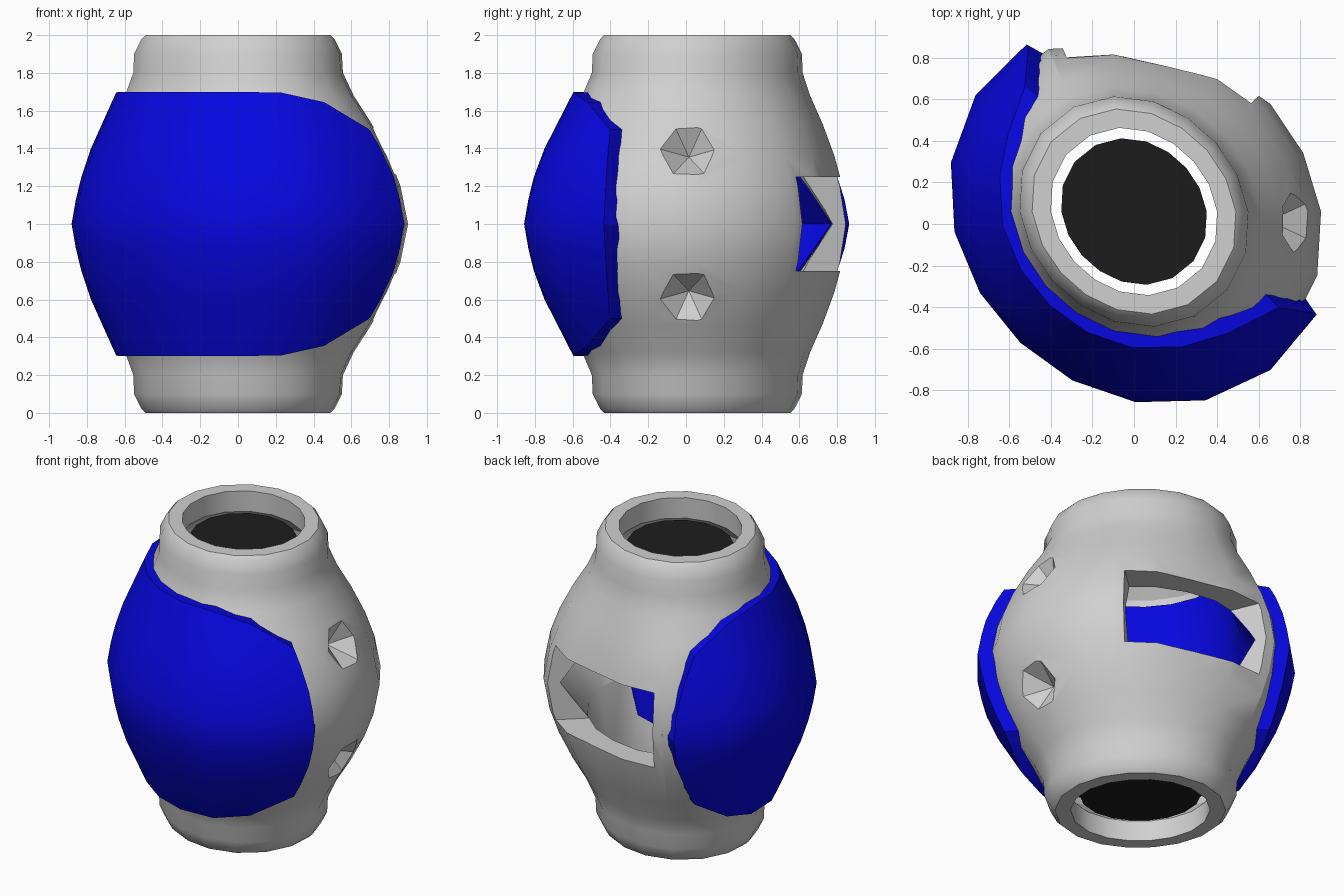
import bpy, bmesh
from math import sin, cos, radians, pi
from mathutils import Vector

if "Cube" in bpy.data.objects:
    bpy.data.objects.remove(bpy.data.objects["Cube"], do_unlink=True)


def material(name, rgb):
    m = bpy.data.materials.new(name)
    m.use_nodes = True
    m.diffuse_color = (*rgb, 1)
    m.node_tree.nodes["Principled BSDF"].inputs["Base Color"].default_value = (*rgb, 1)
    return m


GREY = material("light grey", (0.63, 0.63, 0.63))
BLUE = material("deep blue", (0.002, 0.002, 0.74))
BLACK = material("near black", (0.012, 0.012, 0.012))

# Half profiles: (distance from mid height, radius)
OUTER = [(0, .86), (.2, .825), (.36, .77), (.53, .69), (.68, .605), (.8, .555),
         (.9, .55), (.98, .51), (1, .49)]
INNER = [(0, .78), (.25, .6), (.75, .51), (.86, .405), (1, .4)]


def radius_at(profile, d):
    for (a, ra), (b, rb) in zip(profile, profile[1:]):
        if d <= b:
            return ra + (rb - ra) * (d - a) / (b - a)
    return profile[-1][1]


def place(angle, r, z):
    """Point on the oval body: long axis diagonal, back slightly flattened."""
    ratio = 1 + .065 * cos(2 * (angle - radians(135)))
    bulge = max(0, min(1, (r - .55) / .31))
    away = min(pi / 2, abs(2.2 * (angle - radians(85))))
    r = r * ratio - .1 * bulge * cos(away) ** 2
    return Vector((.04 * bulge + r * cos(angle), .06 + r * sin(angle), z))


def smooth_object(ob):
    bpy.ops.object.select_all(action='DESELECT')
    ob.select_set(True)
    bpy.context.view_layer.objects.active = ob
    bpy.ops.object.shade_smooth_by_angle(angle=radians(28))


def finish(name, bm, mat=None):
    bmesh.ops.recalc_face_normals(bm, faces=bm.faces)
    mesh = bpy.data.meshes.new(name)
    bm.to_mesh(mesh)
    bm.free()
    ob = bpy.data.objects.new(name, mesh)
    bpy.context.collection.objects.link(ob)
    if mat:
        mesh.materials.append(mat)
        smooth_object(ob)
    return ob


def loops_to_solid(bm, loops, closed):
    """Skin a row of closed section loops; cap the ends if not closed."""
    rows = [[bm.verts.new(p) for p in loop] for loop in loops]
    pairs = list(zip(rows, rows[1:])) + ([(rows[-1], rows[0])] if closed else [])
    for a, b in pairs:
        for i in range(len(a)):
            j = (i + 1) % len(a)
            bm.faces.new((a[i], a[j], b[j], b[i]))
    if not closed:
        # Caps as strips, pairing outer and inner sides of the section
        for row in (rows[0], rows[-1]):
            n = len(row)
            for i in range(n // 2 - 1):
                bm.faces.new((row[i], row[i + 1], row[n - 2 - i], row[n - 1 - i]))


def both_halves(profile):
    return [(1 - d, r) for d, r in reversed(profile)] + [(1 + d, r) for d, r in profile[1:]]


# Hollow barrel body
bm = bmesh.new()
section = both_halves(OUTER) + both_halves(INNER)[::-1]
SIDES = 18
loops_to_solid(bm, [[place(2 * pi * i / SIDES, r, z) for z, r in section]
                    for i in range(SIDES)], True)
body = finish("barrel_body", bm)


def carve(cutter):
    cutter.hide_render = True
    cutter.hide_viewport = True
    mod = body.modifiers.new(cutter.name, 'BOOLEAN')
    mod.operation = 'DIFFERENCE'
    mod.solver = 'EXACT'
    mod.object = cutter


# Wide slot through the back wall
bm = bmesh.new()
loops = []
for i in range(7):
    a = radians(44 + 71 * i / 6)
    loops.append([place(a, r, z) for r, z in ((1.2, .75), (1.2, 1.25), (.3, 1.25), (.3, .75))])
loops_to_solid(bm, loops, False)
carve(finish("slot_cutter", bm))

# Two six-sided pits on the left side
TILT = radians(20)
for name, side in (("upper_pit_cutter", 1), ("lower_pit_cutter", -1)):
    bm = bmesh.new()
    bmesh.ops.create_cone(bm, cap_ends=True, segments=6, radius1=0, radius2=.36, depth=.3)
    bmesh.ops.remove_doubles(bm, verts=bm.verts, dist=.0001)
    cutter = finish(name, bm)
    cutter.rotation_euler = (0, pi / 2 - side * TILT, 0)
    cutter.location = (.79, .015, 1 + side * .405)
    carve(cutter)

# Bake the cuts, then keep sharp rims
bpy.context.view_layer.update()
graph = bpy.context.evaluated_depsgraph_get()
carved = bpy.data.meshes.new_from_object(body.evaluated_get(graph))
body.modifiers.clear()
body.data = carved
for ob in [o for o in bpy.data.objects if o.name.endswith("_cutter")]:
    bpy.data.objects.remove(ob, do_unlink=True)
carved.materials.clear()
carved.materials.append(GREY)
smooth_object(body)

# Blue wrap-around panel with rounded ends, showing inside as well
bm = bmesh.new()
loops = []
COLS = 10
for i in range(COLS + 1):
    edge = min(i, COLS - i)
    height = (.5, .645, .695, .7)[min(edge, 3)]
    half = [.13, .25, .4, height]
    levels = [-d for d in reversed(half)] + [0] + half
    # Ends curve inward away from mid height, and reach further on the inside
    fade = max(0, 1 - edge / 2)
    direction, curl = (1, 8) if i < COLS / 2 else (-1, 4)

    def column(d, reach):
        bend = curl * min(1, (d / .5) ** 2) - reach
        return radians(-235.3 + 204.7 * i / COLS + direction * fade * bend)

    outside = [place(column(d, 0), radius_at(OUTER, abs(d)) + .062, 1 + d) for d in levels]
    inside = [place(column(d, 7), radius_at(INNER, abs(d)) - .022, 1 + d) for d in levels]
    loops.append(outside + inside[::-1])
loops_to_solid(bm, loops, False)
finish("wrap_panel", bm, BLUE)

# Dark discs set inside each mouth
for name, z in (("upper_disc", 1.87), ("lower_disc", .12)):
    bm = bmesh.new()
    rim = [[place(2 * pi * i / 18, .35, z + dz) for i in range(18)] for dz in (-.005, .005)]
    low, high = [[bm.verts.new(p) for p in ring] for ring in rim]
    bm.faces.new(low)
    bm.faces.new(high)
    for i in range(18):
        j = (i + 1) % 18
        bm.faces.new((low[i], low[j], high[j], high[i]))
    finish(name, bm, BLACK)
